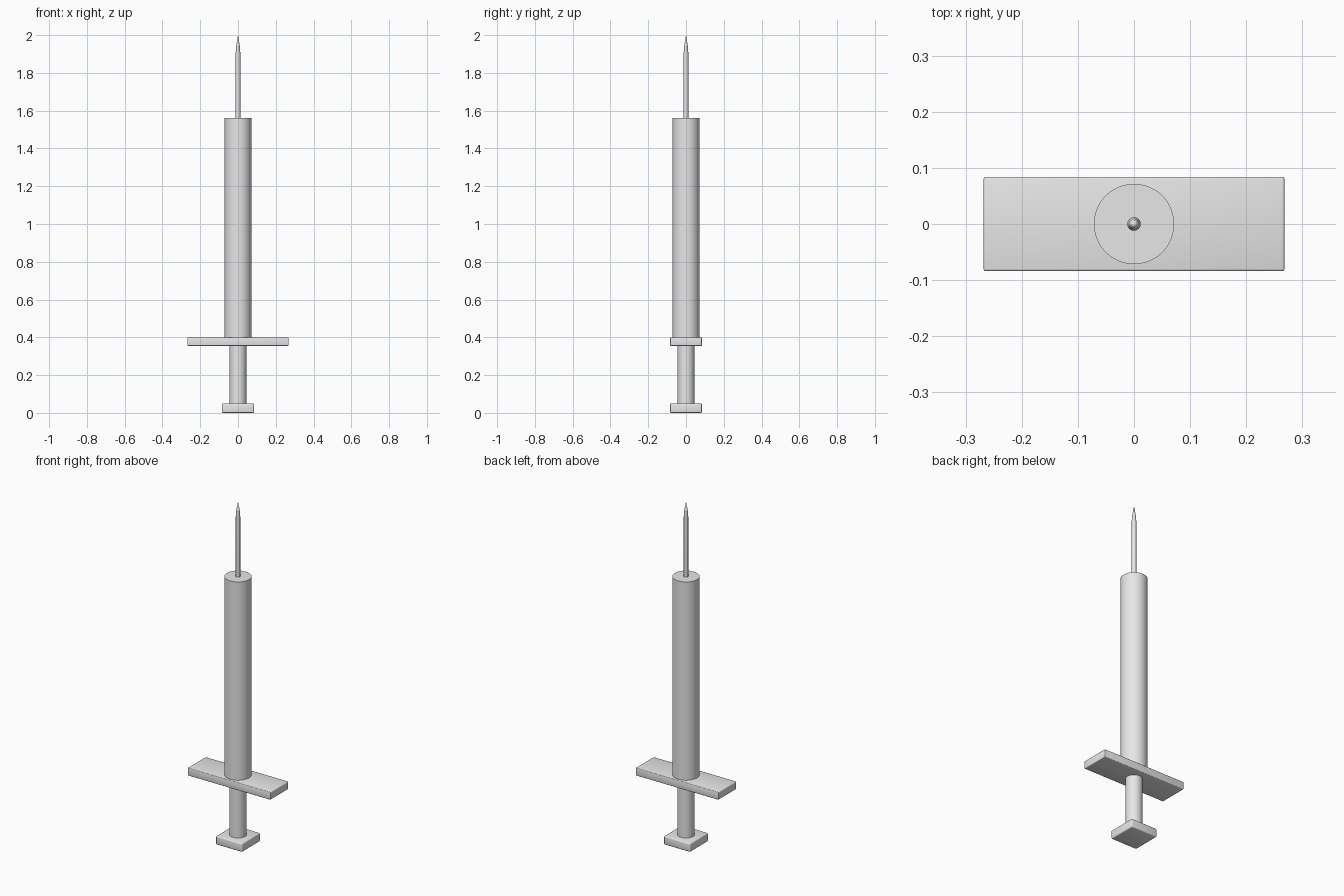
import bpy
import bmesh
import math

cube = bpy.data.objects.get("Cube")
if cube:
    bpy.data.objects.remove(cube, do_unlink=True)

# Single light grey material
grey = bpy.data.materials.new("light_grey")
grey.use_nodes = True
grey.diffuse_color = (0.8, 0.8, 0.8, 1)
grey.node_tree.nodes["Principled BSDF"].inputs["Base Color"].default_value = (0.8, 0.8, 0.8, 1)


def finish(name, bm):
    bmesh.ops.recalc_face_normals(bm, faces=bm.faces)
    mesh = bpy.data.meshes.new(name)
    bm.to_mesh(mesh)
    bm.free()
    mesh.materials.append(grey)
    obj = bpy.data.objects.new(name, mesh)
    bpy.context.collection.objects.link(obj)
    bpy.ops.object.select_all(action='DESELECT')
    obj.select_set(True)
    bpy.context.view_layer.objects.active = obj
    bpy.ops.object.shade_smooth_by_angle(angle=math.radians(35))
    return obj


def plate(name, width, depth, z0, z1, bevel):
    """Rectangular plate with softly rounded edges."""
    bm = bmesh.new()
    bmesh.ops.create_cube(bm, size=1)
    for v in bm.verts:
        v.co = (v.co.x * width, v.co.y * depth, (z0 + z1) / 2 + v.co.z * (z1 - z0))
    bmesh.ops.bevel(bm, geom=bm.edges[:], offset=bevel, segments=3,
                    profile=0.5, affect='EDGES')
    return finish(name, bm)


def turned(name, profile, sides):
    """Closed solid of revolution from (radius, height) points."""
    bm = bmesh.new()
    rings = []
    for r, z in profile:
        if r == 0:
            rings.append([bm.verts.new((0, 0, z))] * sides)
        else:
            rings.append([bm.verts.new((r * math.cos(a), r * math.sin(a), z))
                          for a in (2 * math.pi * i / sides for i in range(sides))])
    for low, high in zip(rings, rings[1:]):
        for i in range(sides):
            j = (i + 1) % sides
            corners = dict.fromkeys((low[i], low[j], high[j], high[i]))
            bm.faces.new(list(corners))
    for ring in (rings[0], rings[-1]):
        if ring[0] is not ring[1]:
            bm.faces.new(ring)
    return finish(name, bm)


# Plates
plate("thumb_rest", 0.17, 0.168, 0.0, 0.05, 0.006)
plate("finger_flange", 0.536, 0.168, 0.355, 0.40, 0.004)

# Round parts, slightly sunk into their neighbours
turned("plunger_rod", [(0.045, 0.04), (0.045, 0.365)], 64)
turned("barrel", [(0.0715, 0.39), (0.0715, 1.56)], 64)
turned("needle", [(0.012, 1.55), (0.012, 1.91), (0.0085, 1.95), (0, 2.0)], 32)
